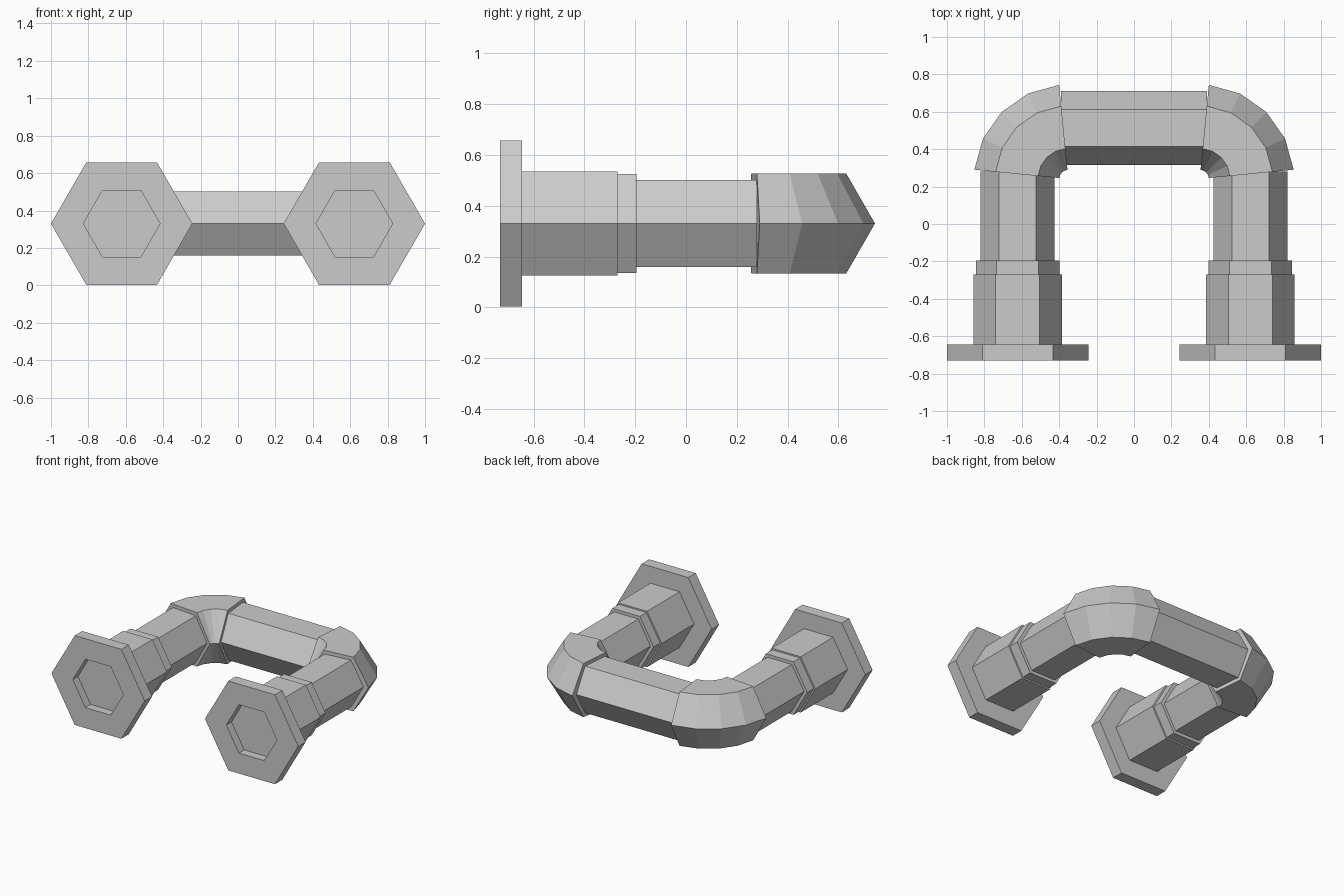
import bpy, bmesh
from math import sin, cos, pi, radians

if "Cube" in bpy.data.objects:
    bpy.data.objects.remove(bpy.data.objects["Cube"])

Z = 0.33      # height of the pipe axis
LEG = -0.622  # x of the left leg axis


def hex_sweep(name, rings, mirror=True):
    """Skin hexagonal rings: each is (x, y, heading of side corner in degrees, radius)."""
    bm = bmesh.new()
    loops = []
    for x, y, deg, r in rings:
        h = radians(deg)
        loops.append([bm.verts.new((x + r * cos(k * pi / 3) * cos(h),
                                    y + r * cos(k * pi / 3) * sin(h),
                                    Z + r * sin(k * pi / 3))) for k in range(6)])
    for a, b in zip(loops, loops[1:]):
        for k in range(6):
            j = (k + 1) % 6
            bm.faces.new((a[k], a[j], b[j], b[k]))
    bm.faces.new(loops[0])
    bm.faces.new(loops[-1])
    bmesh.ops.recalc_face_normals(bm, faces=bm.faces)
    me = bpy.data.meshes.new(name)
    bm.to_mesh(me)
    bm.free()
    ob = bpy.data.objects.new(name, me)
    bpy.context.collection.objects.link(ob)
    if mirror:
        ob.modifiers.new("mirror", 'MIRROR').use_mirror_merge = False
    return ob


def leg_part(name, profile):
    return hex_sweep(name, [(LEG, y, 180, r) for y, r in profile])


# End flanges with a shallow hexagonal recess in the front
leg_part("flanges", [(-0.67, 0.205), (-0.731, 0.205), (-0.731, 0.378), (-0.645, 0.378)])
# Stepped collars behind the flanges
leg_part("collars", [(-0.645, 0.236), (-0.27, 0.236)])
leg_part("collar_rings", [(-0.27, 0.224), (-0.195, 0.224)])
# Straight leg pipes
leg_part("leg_pipes", [(-0.195, 0.198), (0.28, 0.198)])

# Corner elbows, four segments swept about a bend centre
CX, CY, BEND = -0.351, 0.241, 0.277
elbow = []
for i in range(5):
    a = 174.4 - i * 78.8 / 4
    elbow.append((CX + BEND * cos(radians(a)), CY + BEND * sin(radians(a)), a, 0.228))
hex_sweep("elbows", elbow)

# Cross pipe joining the two elbows
hex_sweep("cross_pipe", [(x, 0.513, 90, 0.198) for x in (-0.39, 0.39)], mirror=False)
